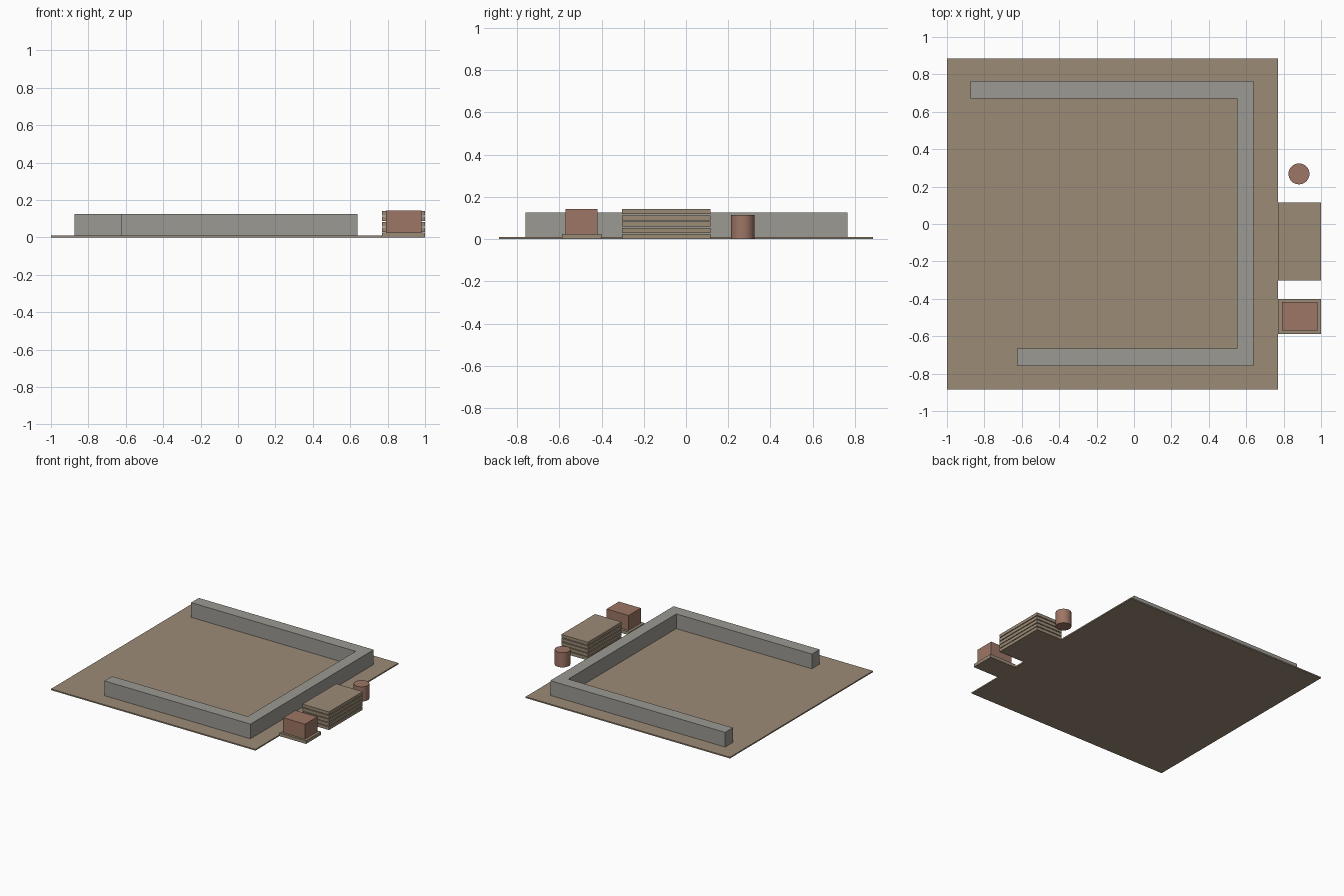
import bpy, bmesh, math

cube = bpy.data.objects.get("Cube")
if cube:
    bpy.data.objects.remove(cube, do_unlink=True)


def material(name, rgb):
    mat = bpy.data.materials.new(name)
    mat.use_nodes = True
    mat.diffuse_color = (*rgb, 1)
    mat.node_tree.nodes["Principled BSDF"].inputs["Base Color"].default_value = (*rgb, 1)
    return mat


sand = material("sandy brown", (0.33, 0.26, 0.18))
concrete = material("concrete grey", (0.33, 0.32, 0.29))
clay = material("brick red", (0.34, 0.18, 0.13))


def prism(name, outline, z0, z1, mat):
    """Extrude a counter-clockwise plan outline from z0 to z1."""
    bm = bmesh.new()
    base = bm.faces.new([bm.verts.new((x, y, z0)) for x, y in outline])
    top = bmesh.ops.extrude_face_region(bm, geom=[base], use_keep_orig=True)
    verts = [v for v in top["geom"] if isinstance(v, bmesh.types.BMVert)]
    bmesh.ops.translate(bm, verts=verts, vec=(0, 0, z1 - z0))
    bmesh.ops.recalc_face_normals(bm, faces=bm.faces)
    mesh = bpy.data.meshes.new(name)
    bm.to_mesh(mesh)
    bm.free()
    mesh.materials.append(mat)
    obj = bpy.data.objects.new(name, mesh)
    bpy.context.collection.objects.link(obj)
    return obj


def box(name, x0, x1, y0, y1, z0, z1, mat):
    return prism(name, [(x0, y0), (x1, y0), (x1, y1), (x0, y1)], z0, z1, mat)


# Ground slab and the three-sided wall
box("ground_slab", -1, 0.77, -0.885, 0.885, 0, 0.01, sand)
wall = [(-0.625, -0.76), (0.64, -0.76), (0.64, 0.765), (-0.875, 0.765),
        (-0.875, 0.67), (0.55, 0.67), (0.55, -0.665), (-0.625, -0.665)]
prism("perimeter_wall", wall, 0.001, 0.125, concrete)

# Stack of boards with narrow gaps
for i in range(5):
    z = i * 0.0295
    box(f"stacked_board_{i + 1}", 0.77, 1, -0.303, 0.115, z, z + 0.024, sand)

# Pallet carrying a block of bricks
box("pallet", 0.77, 1, -0.587, -0.4, 0, 0.025, sand)
box("brick_block", 0.79, 0.98, -0.57, -0.418, 0.025, 0.143, clay)

# Barrel
bpy.ops.mesh.primitive_cylinder_add(vertices=32, radius=0.056, depth=0.115,
                                    location=(0.882, 0.268, 0.0575))
barrel = bpy.context.object
barrel.name = "barrel"
barrel.data.materials.append(clay)
bpy.ops.object.shade_smooth_by_angle(angle=math.radians(40))
